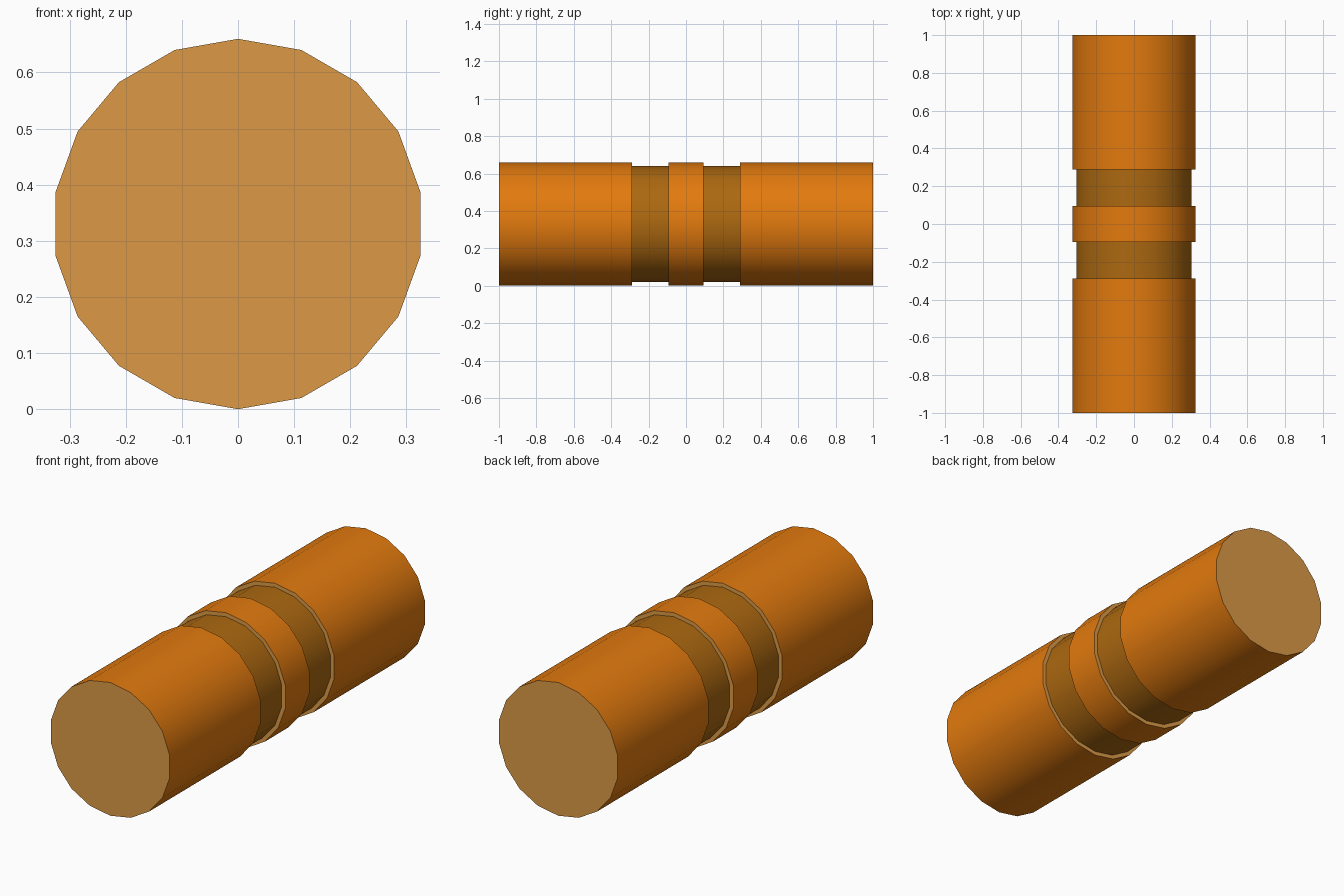
import bpy, bmesh, math

if "Cube" in bpy.data.objects:
    bpy.data.objects.remove(bpy.data.objects["Cube"])

SIDES = 18
R_BODY, R_BAND, ZC = 0.33, 0.31, 0.33


def srgb(r, g, b):
    lin = lambda c: c / 12.92 if c <= 0.04045 else ((c + 0.055) / 1.055) ** 2.4
    return tuple(lin(c / 255) for c in (r, g, b)) + (1.0,)


def material(name, rgb):
    m = bpy.data.materials.new(name)
    m.diffuse_color = srgb(*rgb)
    m.use_nodes = True
    m.node_tree.nodes["Principled BSDF"].inputs["Base Color"].default_value = m.diffuse_color
    return m


ORANGE = material("orange", (226, 122, 14))
TAN = material("tan", (220, 154, 70))
BROWN = material("brown", (172, 104, 16))


def tube(name, y0, y1, r, side_mat, cap_mat=None):
    """Faceted cylinder along y with a corner at the top; caps are optional."""
    bm = bmesh.new()
    rings = []
    for y in (y0, y1):
        rings.append([bm.verts.new((r * math.sin(a), y, ZC + r * math.cos(a)))
                      for a in (2 * math.pi * i / SIDES for i in range(SIDES))])
    for i in range(SIDES):
        j = (i + 1) % SIDES
        f = bm.faces.new((rings[0][i], rings[1][i], rings[1][j], rings[0][j]))
        f.smooth = True
    if cap_mat:
        for ring in rings:
            bm.faces.new(ring).material_index = 1
    bm.normal_update()
    bmesh.ops.recalc_face_normals(bm, faces=bm.faces)
    # keep the rims crisp
    for e in bm.edges:
        if len(e.link_faces) == 2 and e.calc_face_angle(0) > 1.0:
            e.smooth = False
    me = bpy.data.meshes.new(name)
    bm.to_mesh(me)
    bm.free()
    me.materials.append(side_mat)
    if cap_mat:
        me.materials.append(cap_mat)
    ob = bpy.data.objects.new(name, me)
    bpy.context.collection.objects.link(ob)
    return ob


# Main body sections
tube("front_body", -1.0, -0.288, R_BODY, ORANGE, TAN)
tube("middle_ring", -0.094, 0.094, R_BODY, ORANGE, TAN)
tube("back_body", 0.288, 1.0, R_BODY, ORANGE, TAN)

# Recessed bands between the sections
tube("front_band", -0.288, -0.094, R_BAND, BROWN)
tube("back_band", 0.094, 0.288, R_BAND, BROWN)
